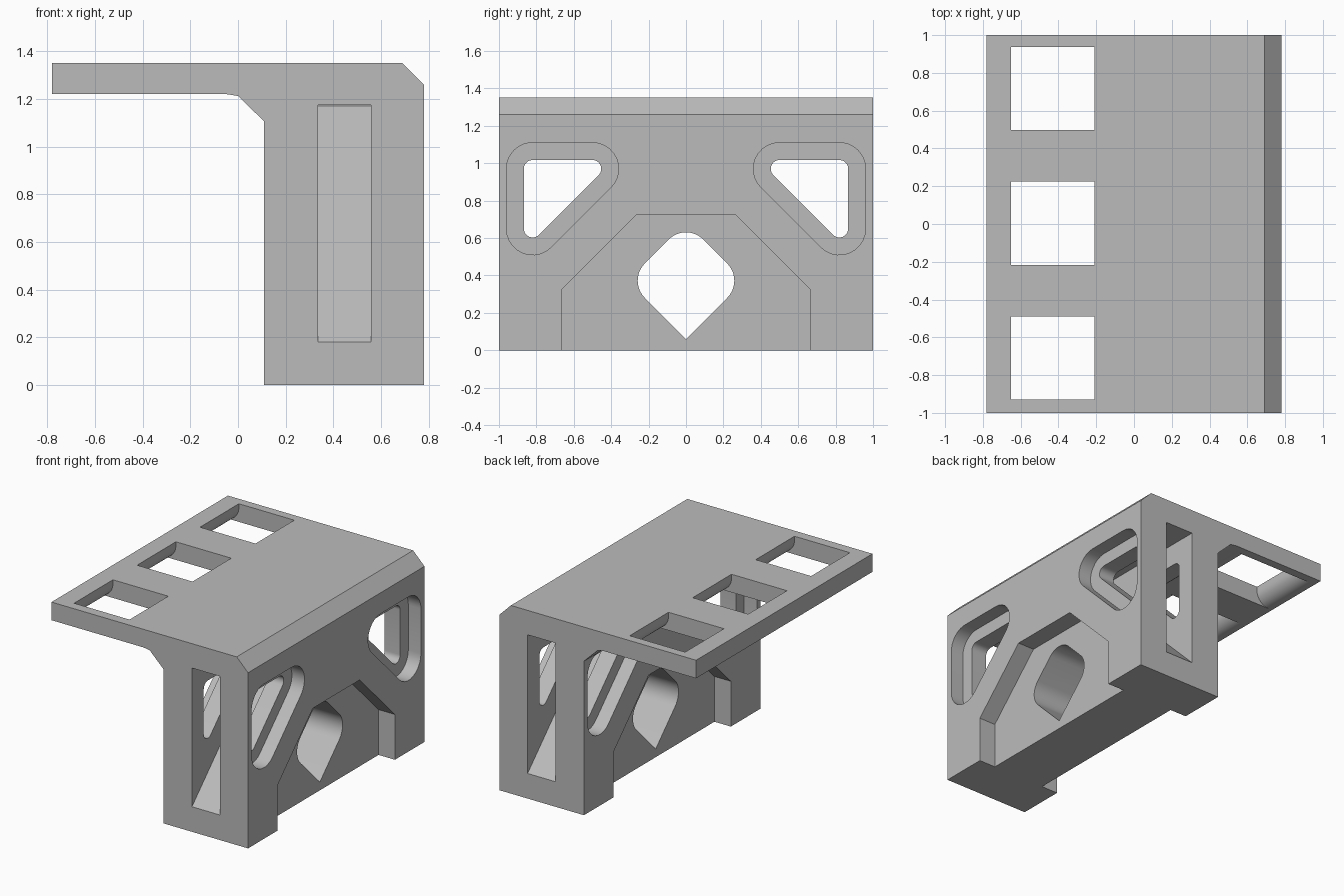
import bpy, bmesh
from math import sin, cos, pi, sqrt
from mathutils import Vector

if "Cube" in bpy.data.objects:
    bpy.data.objects.remove(bpy.data.objects["Cube"])

grey = bpy.data.materials.new("plain grey")
grey.use_nodes = True
colour = (0.5, 0.5, 0.5, 1)
grey.diffuse_color = colour
grey.node_tree.nodes["Principled BSDF"].inputs["Base Color"].default_value = colour


def prism(name, points, axis, lo, hi):
    """Extrude a profile: (y, z) points along X, or (x, z) points along Y."""
    bm = bmesh.new()

    def place(p, d):
        return (d, p[0], p[1]) if axis == "X" else (p[0], d, p[1])
    rings = [[bm.verts.new(place(p, d)) for p in points] for d in (lo, hi)]
    for ring in rings:
        bm.faces.new(ring)
    n = len(points)
    for i in range(n):
        j = (i + 1) % n
        bm.faces.new((rings[0][i], rings[0][j], rings[1][j], rings[1][i]))
    bmesh.ops.recalc_face_normals(bm, faces=bm.faces)
    mesh = bpy.data.meshes.new(name)
    bm.to_mesh(mesh)
    bm.free()
    obj = bpy.data.objects.new(name, mesh)
    bpy.context.collection.objects.link(obj)
    mesh.materials.append(grey)
    return obj


def rounded(points, radii, steps=10):
    """Replace each corner that has a radius with an arc."""
    out = []
    for i, (p, r) in enumerate(zip(points, radii)):
        p = Vector(p)
        if r == 0:
            out.append(p)
            continue
        a = (Vector(points[i - 1]) - p).normalized()
        b = (Vector(points[(i + 1) % len(points)]) - p).normalized()
        half = a.angle(b) / 2
        centre = p + (a + b).normalized() * r / sin(half)
        tangent = r * cos(half) / sin(half)
        start, end = p + a * tangent - centre, p + b * tangent - centre
        sweep = pi - 2 * half
        for k in range(steps + 1):
            t = k / steps
            out.append(centre + (start * sin((1 - t) * sweep) + end * sin(t * sweep)) / sin(sweep))
    return out


def triangle(r, side):
    """Rounded right triangle grown by r, at the front (-1) or back (1)."""
    left, top, c = -0.82 - r, 0.97 + r, 1.47 - r * sqrt(2)
    pts = rounded([(left, top), (top - c, top), (left, left + c)], [r] * 3)
    return [(-side * y, z) for y, z in pts]


# Bracket: upright block with an overhanging shelf
bracket = prism("bracket", [(-0.78, 1.22), (-0.05, 1.22), (0, 1.212), (0.11, 1.105),
                            (0.11, 0), (0.78, 0), (0.78, 1.26), (0.69, 1.35),
                            (-0.78, 1.35)], "Y", -1, 1)
cutters = []


def cut(*args):
    cutters.append(prism(*args))


# House-shaped recesses and triangular pockets on both broad faces
house = [(-0.665, -0.1), (0.665, -0.1), (0.665, 0.325), (0.265, 0.725),
         (-0.265, 0.725), (-0.665, 0.325)]
for lo, hi in ((0, 0.24), (0.65, 0.9)):
    cut("recess_cutter", house, "X", lo, hi)
for side in (-1, 1):
    for lo, hi in ((0, 0.21), (0.68, 0.9)):
        cut("pocket_cutter", triangle(0.14, side), "X", lo, hi)
    cut("triangle_hole_cutter", triangle(0.047, side), "X", 0, 0.9)
    # Sloped slot in each end
    slot = [(1.1, 0.08), (1.1, 1.175), (0.01, 1.175), (0.01, 1.17)]
    cut("slot_cutter", [(side * y, z) for y, z in slot], "X", 0.335, 0.557)

# Diamond hole with a sharp lower corner
diamond = rounded([(0, 0.06), (0.312, 0.372), (0, 0.685), (-0.312, 0.372)],
                  [0, 0.13, 0.13, 0])
diamond = rounded([(0, 0.06), (0.312, 0.372), (0, 0.685), (-0.312, 0.372)],
                  [0, 0.13, 0.13, 0.13])
cut("diamond_cutter", diamond, "X", 0, 0.9)

# Shelf windows, flared underneath on two sides
arc = [(0.1 * cos(k * pi / 20), 0.1 * sin(k * pi / 20)) for k in range(11)]
window = [(-0.65, 1.45), (-0.21, 1.45)]
window += [(-0.11 - u, 1.32 - v) for u, v in arc] + [(-0.11, 1.1), (-0.75, 1.1)]
window += [(-0.75 + u, 1.32 - v) for u, v in reversed(arc)]
for y in (-0.71, 0.004, 0.718):
    cut("window_cutter", window, "Y", y - 0.22, y + 0.22)

# Apply every cut and discard the cutters
bpy.context.view_layer.objects.active = bracket
for cutter in cutters:
    mod = bracket.modifiers.new("cut", "BOOLEAN")
    mod.operation, mod.solver, mod.object = "DIFFERENCE", "EXACT", cutter
    bpy.ops.object.modifier_apply(modifier=mod.name)
    bpy.data.objects.remove(cutter)

bpy.ops.object.select_all(action="DESELECT")
bracket.select_set(True)
bpy.ops.object.shade_smooth_by_angle(angle=pi / 7)
